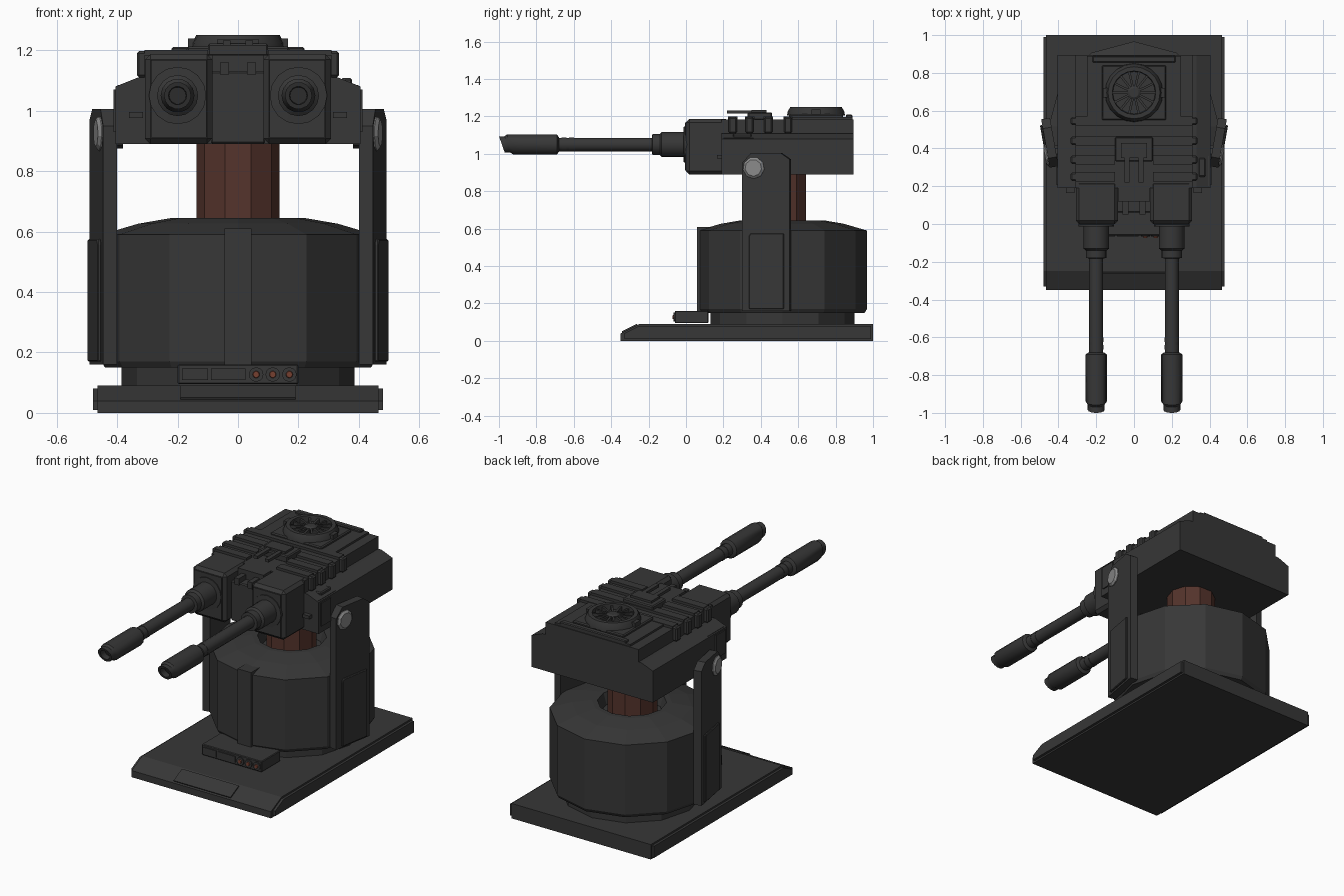
import bpy, bmesh, math
from mathutils import Matrix, Vector

cube = bpy.data.objects.get("Cube")
if cube:
    bpy.data.objects.remove(cube, do_unlink=True)


def material(name, rgb):
    m = bpy.data.materials.new(name)
    m.use_nodes = True
    m.diffuse_color = (*rgb, 1)
    m.node_tree.nodes["Principled BSDF"].inputs["Base Color"].default_value = (*rgb, 1)
    return m


GREY = material("dark grey", (0.038, 0.038, 0.038))
RUST = material("rust brown", (0.09, 0.034, 0.025))
STEEL = material("light steel", (0.25, 0.25, 0.25))
LAMP = material("lamp red", (0.18, 0.05, 0.03))


def finish(name, bm, mat, mirror=False, bevel=0, smooth=False):
    bmesh.ops.recalc_face_normals(bm, faces=bm.faces)
    me = bpy.data.meshes.new(name)
    bm.to_mesh(me)
    bm.free()
    me.materials.append(mat)
    ob = bpy.data.objects.new(name, me)
    bpy.context.collection.objects.link(ob)
    if bevel:
        mod = ob.modifiers.new("bevel", 'BEVEL')
        mod.width, mod.segments = bevel, 1
    if mirror:
        ob.modifiers.new("mirror", 'MIRROR')
    if smooth:
        bpy.ops.object.select_all(action='DESELECT')
        ob.select_set(True)
        bpy.context.view_layer.objects.active = ob
        bpy.ops.object.shade_smooth_by_angle(angle=math.radians(40))
    return ob


def box(name, x, y, z, mat=GREY, mirror=False, bevel=0, matrix=None):
    """Box from (min, max) ranges on each axis."""
    bm = bmesh.new()
    bmesh.ops.create_cube(bm, size=1)
    for v in bm.verts:
        v.co = [(a + b) / 2 + c * (b - a) for (a, b), c in zip((x, y, z), v.co)]
    if matrix:
        bm.transform(matrix)
    return finish(name, bm, mat, mirror, bevel)


def prism(name, pts, axis, lo, hi, mat=GREY, mirror=False, bevel=0, matrix=None):
    """Extrude a 2D outline along x or y."""
    bm = bmesh.new()
    place = (lambda p: (lo, *p)) if axis == 'x' else (lambda p: (p[0], lo, p[1]))
    face = bm.faces.new([bm.verts.new(place(p)) for p in pts])
    new = bmesh.ops.extrude_face_region(bm, geom=[face])["geom"]
    step = Vector((hi - lo, 0, 0)) if axis == 'x' else Vector((0, hi - lo, 0))
    bmesh.ops.translate(bm, vec=step, verts=[v for v in new if isinstance(v, bmesh.types.BMVert)])
    if matrix:
        bm.transform(matrix)
    return finish(name, bm, mat, mirror, bevel)


def lathe(name, profile, sides, matrix, mat=GREY, mirror=False, smooth=False, shape=None):
    """Turn (radius, height) points around z, then place with a matrix."""
    bm = bmesh.new()
    rings = []
    for r, h in profile:
        rings.append([bm.verts.new((r * math.cos(math.tau * i / sides),
                                    r * math.sin(math.tau * i / sides), h)) for i in range(sides)])
    for a, b in zip(rings, rings[1:]):
        for i in range(sides):
            j = (i + 1) % sides
            bm.faces.new((a[i], a[j], b[j], b[i]))
    bm.faces.new(rings[0])
    bm.faces.new(rings[-1])
    bm.transform(matrix)
    if shape:
        for v in bm.verts:
            shape(v)
    return finish(name, bm, mat, mirror, smooth=smooth)


T = Matrix.Translation
FORWARD = Matrix.Rotation(math.pi / 2, 4, 'X')   # local z becomes -y
OUT = Matrix.Rotation(math.pi / 2, 4, 'Y')       # local z becomes +x

# Base plate with sloped front edge, side rails and a front plate
prism("base_plate", [(-0.35, 0), (-0.35, 0.04), (-0.25, 0.09), (1, 0.09), (1, 0)], 'x', -0.465, 0.465)
prism("base_rail", [(-0.33, 0.01), (-0.33, 0.04), (-0.25, 0.08), (0.99, 0.08), (0.99, 0.01)],
      'x', 0.46, 0.48, mirror=True)
box("base_front_plate", (-0.19, 0.19), (-0.05, 0.04), (0, 0.008),
    matrix=T((0, -0.295, 0.066)) @ Matrix.Rotation(math.atan2(0.05, 0.1), 4, 'X'))

# Control box with slots and lamps
box("control_box", (-0.2, 0.2), (-0.06, 0.12), (0.095, 0.16), bevel=0.004)
for x0, x1 in ((-0.185, -0.1), (-0.09, 0.025)):
    box("control_panel", (x0, x1), (-0.066, -0.05), (0.108, 0.147))
for x in (0.06, 0.115, 0.17):
    lathe("lamp_ring", [(0.024, 0), (0.024, 0.008)], 12, T((x, -0.059, 0.127)) @ FORWARD)
    lathe("lamp", [(0.014, 0), (0.01, 0.014)], 10, T((x, -0.059, 0.127)) @ FORWARD, LAMP)

# Drum with recessed top, neck and front rib
AXIS = T((0, 0.515, 0))
lathe("drum_neck", [(0.385, 0.085), (0.385, 0.16)], 12, AXIS)
lathe("drum", [(0.44, 0.15), (0.452, 0.17), (0.452, 0.59), (0.33, 0.626), (0.22, 0.645),
               (0.19, 0.645), (0.17, 0.58)], 12, AXIS)
box("drum_front_rib", (-0.045, 0.045), (0.06, 0.2), (0.15, 0.61))
lathe("column", [(0.138, 0.57), (0.138, 0.9)], 10, T((0, 0.51, 0)), RUST)

# Support arms, toed in at the front, with cover panels and bolts
TOE = T((0.447, 0.43, 0)) @ Matrix.Rotation(math.radians(-10), 4, 'Z')
arm = [(-0.13, 0.16), (-0.13, 0.95), (-0.08, 1.005), (0.08, 1.005), (0.13, 0.97), (0.13, 0.16)]
prism("support_arm", arm, 'x', -0.025, 0.022, mirror=True, matrix=TOE)
panel = [(-0.09, 0.17), (-0.09, 0.56), (-0.08, 0.575), (0.1, 0.575), (0.1, 0.17)]
prism("arm_panel", panel, 'x', 0.02, 0.034, mirror=True, matrix=TOE, bevel=0.004)
lathe("arm_bolt", [(0.058, 0), (0.058, 0.008), (0.045, 0.018)], 9,
      TOE @ T((0.018, -0.065, 0.925)) @ OUT, STEEL, mirror=True)
lathe("pivot_pin", [(0.05, 0), (0.05, 0.08)], 10, T((0.38, 0.37, 0.925)) @ OUT, mirror=True)

# Head: stepped body
half = [(0.405, 0.89), (0.405, 1.08), (0.33, 1.11), (0.31, 1.11), (0.31, 1.185)]
prism("head_body", half + [(-x, z) for x, z in reversed(half)], 'y', 0.19, 0.895)
box("head_top_plate", (-0.25, 0.25), (0.53, 0.89), (1.18, 1.197))
box("head_nose", (-0.09, 0.09), (0.06, 0.2), (0.89, 1.13), bevel=0.006)
box("nose_bridge", (-0.085, 0.085), (0.12, 0.22), (1.12, 1.185))
box("nose_rail", (0.03, 0.06), (0.05, 0.2), (1.12, 1.16), mirror=True)

# Gun housings
box("gun_housing", (0.085, 0.308), (0, 0.23), (0.89, 1.187), mirror=True, bevel=0.018)
box("housing_face", (0.105, 0.288), (-0.006, 0.02), (0.912, 1.167), mirror=True)

# Ribs across the top wrapping onto the sides
for i, y in enumerate((0.25, 0.34, 0.44, 0.545)):
    box("roof_rib", (0.1 if i < 2 else 0, 0.31), (y - 0.025, y + 0.025), (1.17, 1.2), mirror=True)
    box("rib_end", (0.295, 0.335), (y - 0.022, y + 0.022), (1.11, 1.197), mirror=True, bevel=0.008)

# Raised latch in the middle of the roof
box("latch_plate", (-0.1, 0.1), (0.33, 0.46), (1.18, 1.222), bevel=0.006)
box("latch_fork", (0.025, 0.05), (0.22, 0.35), (1.215, 1.232), mirror=True)
box("latch_bar", (-0.07, 0.07), (0.35, 0.43), (1.22, 1.235))

# Roof fan with ring, hub and spokes
box("fan_base", (-0.17, 0.17), (0.55, 0.84), (1.19, 1.212), bevel=0.006)
FAN = T((0, 0.695, 0))
lathe("fan_ring", [(0.155, 1.205), (0.152, 1.225), (0.138, 1.25), (0.115, 1.25), (0.112, 1.215)],
      20, FAN, smooth=True)
lathe("fan_hub", [(0.036, 1.21), (0.036, 1.24), (0.025, 1.247)], 12, FAN)
for i in range(14):
    box("fan_spoke", (0.025, 0.12), (-0.006, 0.006), (1.212, 1.238),
        matrix=FAN @ Matrix.Rotation(math.tau * i / 14, 4, 'Z'))
box("fan_clip", (0.14, 0.165), (0.67, 0.72), (1.205, 1.238), mirror=True)
box("rear_handle", (-0.22, 0.22), (0.855, 0.89), (1.185, 1.21), bevel=0.005)

# Side boxes on the head
box("side_block", (0.32, 0.398), (0.2, 0.36), (1.05, 1.085), mirror=True)
box("side_catch", (0.34, 0.378), (0.25, 0.35), (1.07, 1.108), bevel=0.006)
box("front_tab", (0.315, 0.36), (0.165, 0.2), (0.975, 0.995), mirror=True)
box("side_cover", (0.4, 0.412), (0.21, 0.3), (0.93, 1.07), mirror=True)


# Barrels: collar, tube, muzzle with slanted hollow tip
def slant(v):
    if v.co.y < -0.95:
        v.co.y += (1.095 - v.co.z) * 0.35


GUN = T((0.2, 0, 1.05)) @ FORWARD
lathe("barrel_collar", [(0.095, -0.01), (0.095, 0.012), (0.068, 0.014), (0.068, 0.13),
                        (0.055, 0.14), (0.055, 0.18), (0.037, 0.182)], 16, GUN, mirror=True, smooth=True)
lathe("barrel_tube", [(0.037, 0.17), (0.037, 0.7)], 14, GUN, mirror=True, smooth=True)
for y in (0.6, 0.64):
    lathe("barrel_band", [(0.039, y), (0.039, y + 0.025)], 14, GUN, mirror=True, smooth=True)
lathe("muzzle", [(0.04, 0.68), (0.056, 0.69), (0.056, 0.955), (0.045, 0.97), (0.045, 1.0),
                 (0.03, 1.0), (0.028, 0.96)], 14, GUN, mirror=True, smooth=True, shape=slant)
